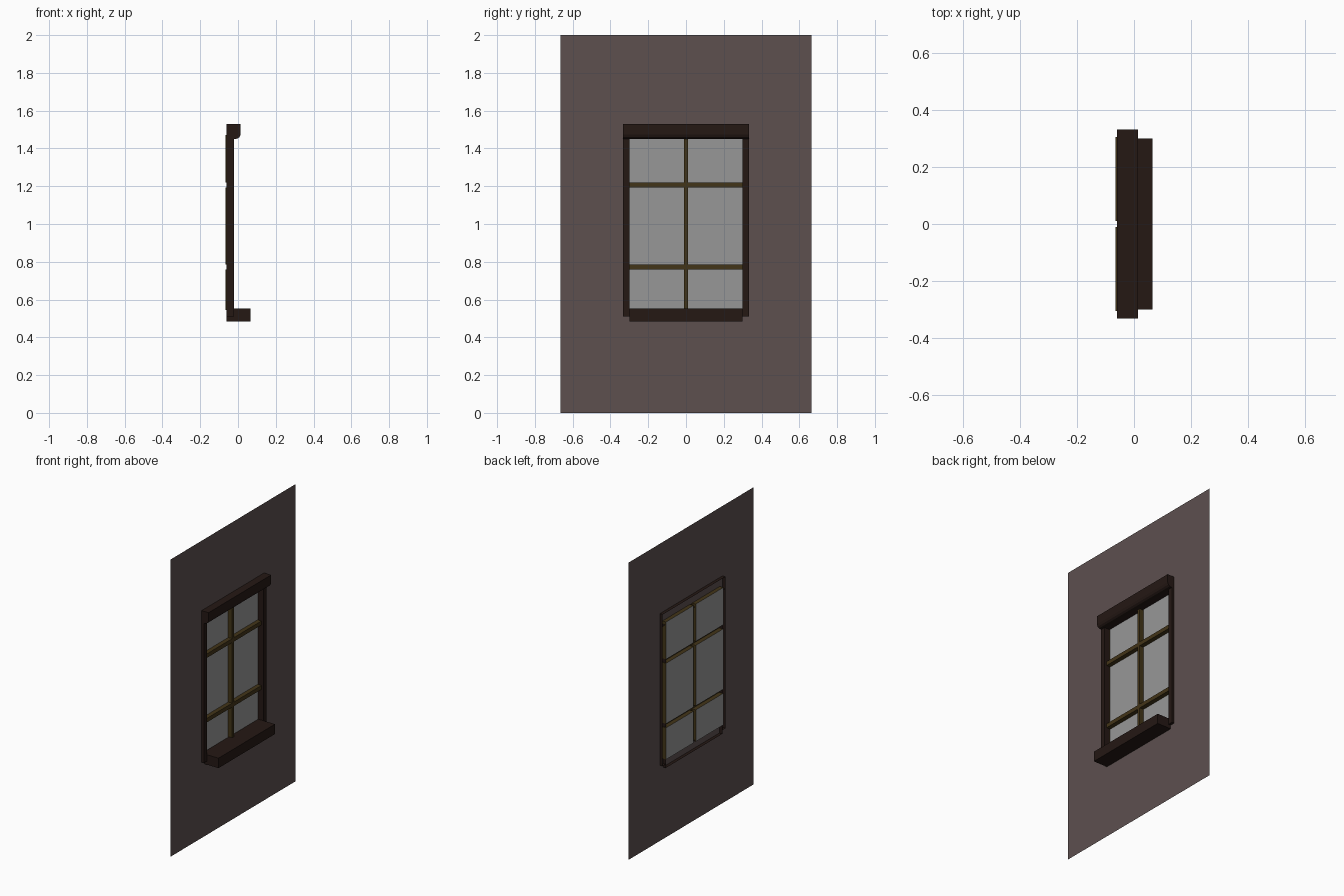
import bpy

if "Cube" in bpy.data.objects:
    bpy.data.objects.remove(bpy.data.objects["Cube"])


def material(name, rgb):
    m = bpy.data.materials.new(name)
    m.diffuse_color = (*rgb, 1)
    m.use_nodes = True
    m.node_tree.nodes["Principled BSDF"].inputs["Base Color"].default_value = m.diffuse_color
    return m


PLASTER = material("plaster", (0.11, 0.08, 0.078))
DARK_WOOD = material("dark_wood", (0.018, 0.009, 0.007))
BAR_WOOD = material("bar_wood", (0.055, 0.035, 0.009))
GLASS = material("glass", (0.31, 0.31, 0.31))


def make(name, verts, faces, mats, indices=None):
    me = bpy.data.meshes.new(name)
    me.from_pydata(verts, [], faces)
    for m in mats:
        me.materials.append(m)
    if indices:
        me.polygons.foreach_set("material_index", indices)
    ob = bpy.data.objects.new(name, me)
    bpy.context.collection.objects.link(ob)
    return ob


def moulding(name, profile, y0, y1, mat):
    """Extrude an open (x, z) profile along y, with end caps and an open back."""
    n = len(profile)
    verts = [(x, y, z) for y in (y0, y1) for x, z in profile]
    faces = [(i + 1, i, n + i, n + i + 1) for i in range(n - 1)]
    faces += [tuple(range(n)), tuple(reversed(range(n, 2 * n)))]
    return make(name, verts, faces, [mat])


WALL_X, BACK, FRONT = -0.038, -0.06, -0.02
PANE_X, BAR_X = -0.065, -0.036

# Wall sheet with the window opening left out of a 3 x 3 grid
ys, zs = (-0.665, -0.305, 0.305, 0.665), (0, 0.545, 1.47, 2)
make("wall", [(WALL_X, y, z) for z in zs for y in ys],
     [(r * 4 + c, r * 4 + c + 1, r * 4 + c + 5, r * 4 + c + 4)
      for r in range(3) for c in range(3) if (r, c) != (1, 1)], [PLASTER])

# Head with rounded lower edge, and projecting sill
moulding("head", [(BACK, 1.45), (FRONT, 1.45), (-0.003, 1.452), (0.008, 1.46),
                  (0.014, 1.475), (0.014, 1.53), (BACK, 1.53)], -0.333, 0.333, DARK_WOOD)
moulding("sill", [(BACK, 0.485), (0.065, 0.485), (0.065, 0.552), (BACK, 0.552)],
         -0.3, 0.3, DARK_WOOD)

# Side jambs
for side, y0, y1 in (("left", -0.333, -0.3), ("right", 0.3, 0.333)):
    moulding(side + "_jamb", [(BACK, 0.51), (FRONT, 0.51), (FRONT, 1.45), (BACK, 1.45)],
             y0, y1, DARK_WOOD)

# Six panes, each set back in a shallow tray formed by the bar sides
for c, (y0, y1) in enumerate([(-0.305, -0.011), (0.011, 0.305)]):
    for r, (z0, z1) in enumerate([(0.545, 0.758), (0.785, 1.192), (1.219, 1.47)]):
        ring = [(y0, z0), (y1, z0), (y1, z1), (y0, z1)]
        verts = [(x, y, z) for x in (PANE_X, BAR_X) for y, z in ring]
        faces = [(0, 1, 2, 3)] + [(i, 4 + i, 4 + (i + 1) % 4, (i + 1) % 4) for i in range(4)]
        make(f"pane_{r}_{c}", verts, faces, [GLASS, BAR_WOOD], [0, 1, 1, 1, 1])

# Front faces of the glazing bars
for name, y0, y1, z0, z1 in [("upright_bar", -0.011, 0.011, 0.545, 1.47),
                             ("lower_bar_left", -0.305, -0.011, 0.758, 0.785),
                             ("lower_bar_right", 0.011, 0.305, 0.758, 0.785),
                             ("upper_bar_left", -0.305, -0.011, 1.192, 1.219),
                             ("upper_bar_right", 0.011, 0.305, 1.192, 1.219)]:
    make(name, [(BAR_X, y0, z0), (BAR_X, y1, z0), (BAR_X, y1, z1), (BAR_X, y0, z1)],
         [(0, 1, 2, 3)], [BAR_WOOD])
